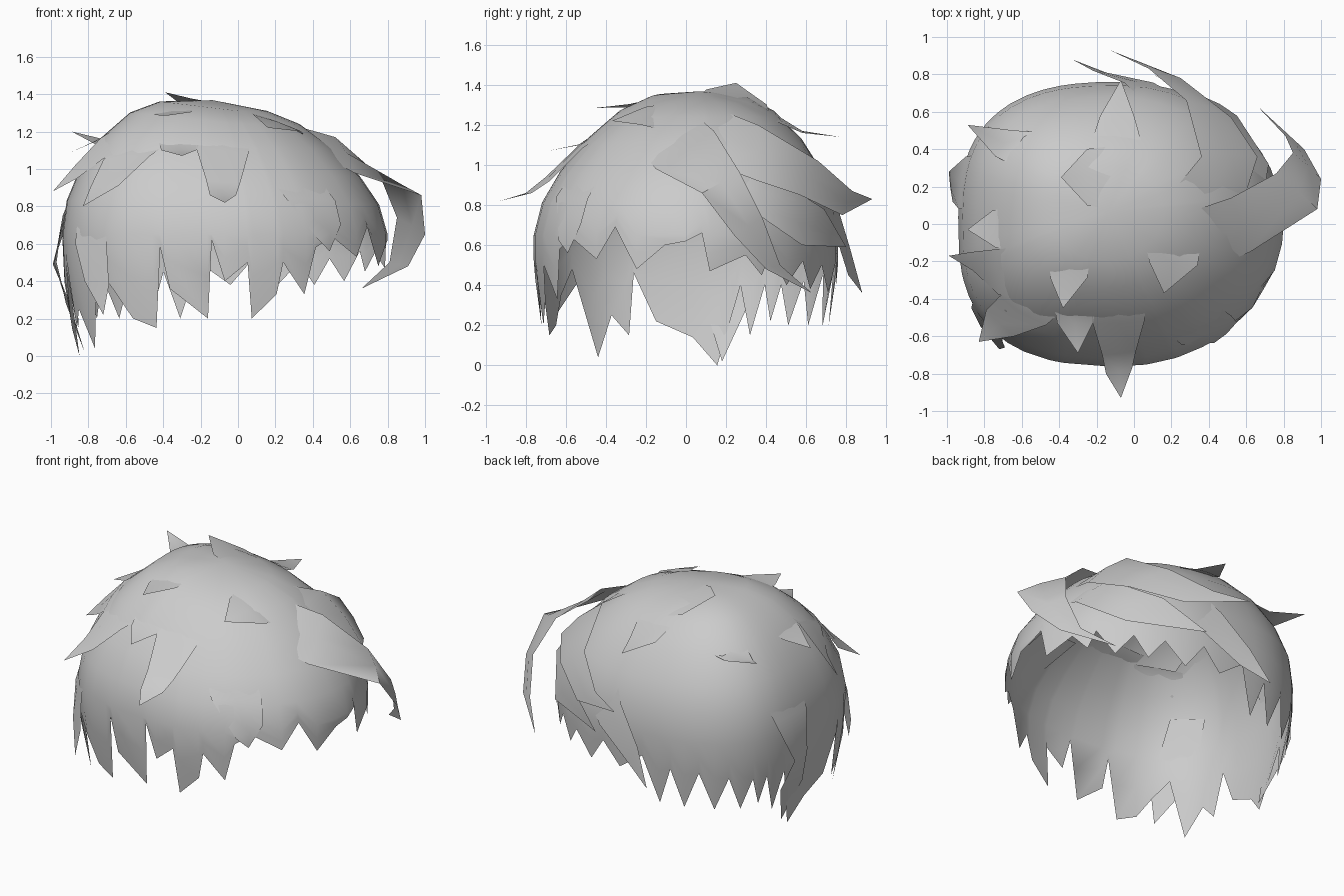
import bpy
import bmesh
from math import cos, sin, radians, copysign
from mathutils import Vector
from mathutils.bvhtree import BVHTree

default_cube = bpy.data.objects.get("Cube")
if default_cube:
    bpy.data.objects.remove(default_cube, do_unlink=True)

# One plain grey for all the hair
grey = bpy.data.materials.new("hair_grey")
grey.use_nodes = True
grey.diffuse_color = (0.6, 0.6, 0.6, 1)
shader = next(n for n in grey.node_tree.nodes if n.type == "BSDF_PRINCIPLED")
shader.inputs["Base Color"].default_value = grey.diffuse_color
shader.inputs["Roughness"].default_value = 0.8

HEAD_CENTRE = Vector((-0.07, 0, 0.55))
HALF_WIDTH, HALF_DEPTH = 0.87, 0.76

# Cap profile from crown to lowest tip: (share of radius, height)
PROFILE = [(0, 1.35), (.33, 1.31), (.52, 1.24), (.71, 1.11), (.86, .96),
           (.96, .81), (1, .65), (1, .5), (.98, .35), (.94, .15), (.9, 0)]

# Ragged hem: (direction in degrees, height), alternating tips and notches
HEM = [(0, .62), (6, .66), (9, .47), (23, .55), (30, .45), (34, .56), (42, .4),
       (50, .52), (56, .38), (63, .5), (72, .36), (80, .52), (88, .38), (95, .5),
       (101, .2), (106, .45), (112, .2), (119, .45), (127, .2), (134, .42),
       (141, .2), (147, .4), (151, .22), (155, .4), (160, .15), (165, .4),
       (172, 0), (179, .14), (187, .22), (194, .46), (197, .15), (204, .25),
       (213, .04), (223, .48), (232, .35), (240, .2), (250, .15), (253, .58),
       (256, .36), (267, .2), (268, .62), (270, .4), (278, .5), (280, .2),
       (289, .33), (291, .5), (300, .33), (304, .58), (311, .64), (324, .53),
       (332, .69), (341, .48), (352, .6)]


def radius_at(height):
    for (r0, z0), (r1, z1) in zip(PROFILE, PROFILE[1:]):
        if z1 <= height <= z0:
            return r0 + (r1 - r0) * (z0 - height) / (z0 - z1)
    return PROFILE[-1][0]


def cap_point(degrees, height):
    c, s = cos(radians(degrees)), sin(radians(degrees))
    r = radius_at(height)
    upper = max(0, height - 0.7)
    # The right half is squarer, and its crown is fuller
    power = 0.75 if c < 0 else 1
    x = HEAD_CENTRE.x - 0.1 * upper + r * HALF_WIDTH * copysign(abs(c) ** power, c)
    y = 0.1 * upper + r * HALF_DEPTH * copysign(abs(s) ** power, s)
    return Vector((x, y, height + 0.2 * upper * max(0, -x)))


def finish(bm, name):
    mesh = bpy.data.meshes.new(name)
    bm.to_mesh(mesh)
    bm.free()
    mesh.materials.append(grey)
    obj = bpy.data.objects.new(name, mesh)
    bpy.context.collection.objects.link(obj)
    bpy.ops.object.select_all(action="DESELECT")
    obj.select_set(True)
    bpy.context.view_layer.objects.active = obj
    bpy.ops.object.shade_smooth_by_angle(angle=radians(50))


# Hair cap: an open dome whose columns end at the ragged hem
bm = bmesh.new()
crown = bm.verts.new(cap_point(0, PROFILE[0][1]))
columns = []
for degrees, hem in HEM:
    heights = [z for r, z in PROFILE[1:7] if z > hem + 0.02]
    while len(heights) < 6:
        heights.append((heights[-1] + hem) / 2)
    heights += [(heights[-1] + hem) / 2, hem]
    columns.append([bm.verts.new(cap_point(degrees, z)) for z in heights])
for a, b in zip(columns, columns[1:] + columns[:1]):
    bm.faces.new((crown, a[0], b[0]))
    for i in range(len(a) - 1):
        bm.faces.new((a[i], a[i + 1], b[i + 1], b[i]))
bm.normal_update()
cap_tree = BVHTree.FromBMesh(bm)
finish(bm, "hair_cap")


def rest_on_cap(point, is_root):
    """Tuck roots just under the cap and keep the rest above it."""
    spot, normal, _, _ = cap_tree.find_nearest(point)
    if is_root:
        return spot - normal * 0.008
    gap = (point - spot).dot(normal)
    return spot + normal * 0.012 if gap < 0.012 else point


def lock(name, edge_a, edge_b, tip):
    """A pointed sheet of hair between two edges that meet at the tip."""
    bm = bmesh.new()
    rows = []
    for i, (a, b) in enumerate(zip(edge_a, edge_b)):
        a, b = Vector(a), Vector(b)
        middle = (a + b) / 2
        middle += (middle - HEAD_CENTRE).normalized() * (a - b).length_squared * 0.12
        rows.append([bm.verts.new(rest_on_cap(p, i == 0)) for p in (a, middle, b)])
    end = bm.verts.new(tip)
    for a, b in zip(rows, rows[1:]):
        for k in range(2):
            bm.faces.new((a[k], a[k + 1], b[k + 1], b[k]))
    for k in range(2):
        bm.faces.new((rows[-1][k], rows[-1][k + 1], end))
    bm.normal_update()
    for f in bm.faces:
        if f.normal.dot(f.calc_center_median() - HEAD_CENTRE) < 0:
            f.normal_flip()
    finish(bm, name)


# Long swept locks on the left and back
lock("left_swept_lock",
     [(.5, -.2, 1.04), (.62, -.15, .98), (.98, .08, .86), (1, .24, .65), (.91, .4, .48)],
     [(.36, .08, 1.25), (.52, .14, 1.17), (.76, .27, .96), (.85, .38, .74), (.81, .47, .5)],
     (.66, .63, .36))
lock("back_swept_lock",
     [(.6, .12, 1.03), (.66, .36, .92), (.52, .57, .85), (.25, .78, .75)],
     [(.15, .1, 1.32), (.36, .36, 1.2), (.28, .66, 1.02), (.08, .83, .87)],
     (-.13, .93, .83))
lock("back_middle_lock",
     [(.73, .2, .85), (.72, .32, .78), (.55, .58, .6)],
     [(.6, .3, 1), (.55, .42, .95), (.35, .69, .78)],
     (.1, .8, .59))
lock("back_lower_lock",
     [(.25, .7, .75), (.1, .75, .62), (-.15, .81, .45)],
     [(.05, .65, .95), (-.05, .75, .8), (-.22, .82, .58)],
     (-.33, .88, .36))

# Front fringe locks
lock("fringe_centre_lock",
     [(-.23, -.42, 1.16), (-.22, -.53, 1.1), (-.17, -.7, .94), (-.15, -.8, .86)],
     [(.06, -.4, 1.12), (.05, -.49, 1.06), (.01, -.68, .92), (-.01, -.77, .86)],
     (-.07, -.93, .82))
lock("fringe_right_lock",
     [(-.43, -.42, 1.16), (-.41, -.53, 1.1)],
     [(-.2, -.42, 1.16), (-.22, -.53, 1.1)],
     (-.3, -.69, 1.07))
lock("fringe_left_lock",
     [(.05, -.47, 1.09), (.25, -.63, .83), (.42, -.62, .62)],
     [(.36, -.37, 1), (.51, -.48, .82), (.545, -.52, .7)],
     (.49, -.59, .56))

# Right side locks
lock("right_upper_lock",
     [(-.6, -.12, 1.2), (-.7, -.13, 1.14), (-.87, -.15, 1.02)],
     [(-.62, -.38, 1.08), (-.7, -.36, 1.03), (-.86, -.25, .95)],
     (-.99, -.17, .88))
lock("right_front_lock",
     [(-.4, -.48, 1.12), (-.47, -.54, 1.07), (-.64, -.6, .91)],
     [(-.65, -.33, 1.08), (-.7, -.37, 1.03), (-.79, -.46, .9)],
     (-.83, -.63, .8))
lock("right_temple_lock",
     [(-.72, -.52, .88), (-.68, -.6, .6), (-.69, -.66, .38)],
     [(-.85, -.35, .85), (-.87, -.45, .6), (-.82, -.55, .4)],
     (-.72, -.67, .22))
lock("right_side_lock",
     [(-.84, .08, .95), (-.93, .08, .75), (-.97, .12, .5), (-.92, .1, .28)],
     [(-.8, .38, .95), (-.9, .36, .75), (-.99, .28, .49), (-.9, .3, .28)],
     (-.82, .18, .02))
lock("right_small_lock",
     [(-.66, .09, 1.18), (-.73, .07, 1.13)],
     [(-.66, -.13, 1.16), (-.7, -.12, 1.13)],
     (-.89, -.03, 1.09))

# Short tufts around the crown
lock("crown_tuft",
     [(.02, .05, 1.34), (-.25, .1, 1.365)],
     [(.02, .45, 1.25), (-.25, .4, 1.3)],
     (-.39, .25, 1.41))
lock("crown_back_tuft",
     [(-.24, .4, 1.26), (-.18, .58, 1.17)],
     [(.06, .36, 1.25), (0, .58, 1.16)],
     (-.07, .77, 1.14))
lock("crown_right_tuft",
     [(-.5, .5, 1.17), (-.64, .5, 1.14)],
     [(-.62, .3, 1.17), (-.74, .36, 1.12)],
     (-.89, .53, 1.2))
lock("crown_front_tuft",
     [(-.45, -.2, 1.29), (-.44, -.28, 1.27)],
     [(-.24, -.2, 1.31), (-.25, -.28, 1.29)],
     (-.38, -.45, 1.285))
lock("crown_left_tuft",
     [(.06, -.1, 1.3), (.08, -.2, 1.28)],
     [(.38, -.15, 1.22), (.34, -.22, 1.2)],
     (.16, -.37, 1.22))
